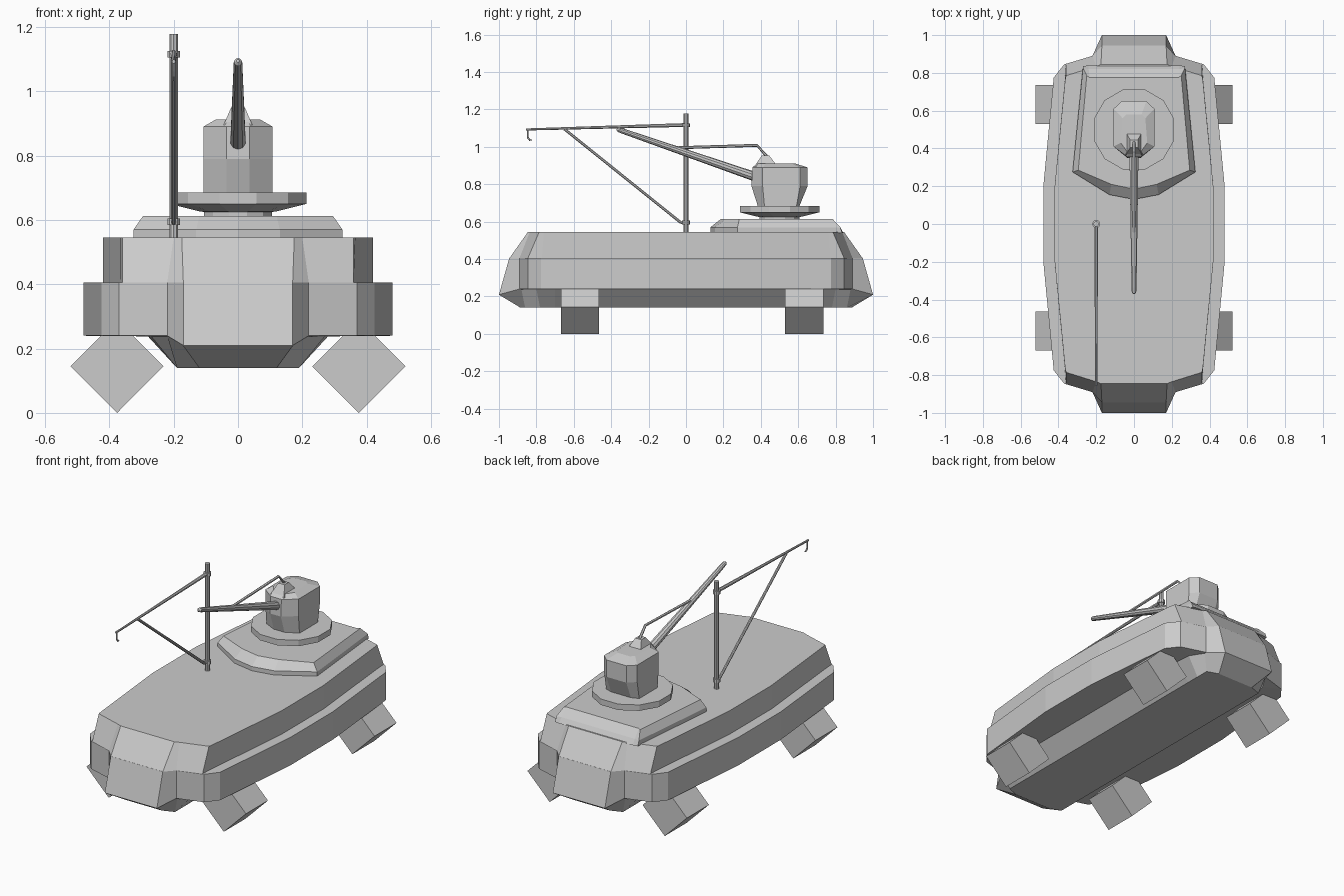
import bpy, bmesh, math
from mathutils import Vector

if "Cube" in bpy.data.objects:
    bpy.data.objects.remove(bpy.data.objects["Cube"])


def finish(bm, name):
    bmesh.ops.remove_doubles(bm, verts=bm.verts, dist=1e-5)
    bmesh.ops.recalc_face_normals(bm, faces=bm.faces)
    me = bpy.data.meshes.new(name)
    bm.to_mesh(me)
    bm.free()
    ob = bpy.data.objects.new(name, me)
    bpy.context.collection.objects.link(ob)
    return ob


def loft(name, rings):
    bm = bmesh.new()
    vs = [[bm.verts.new(p) for p in r] for r in rings]
    n = len(rings[0])
    for a, b in zip(vs, vs[1:]):
        for i in range(n):
            j = (i + 1) % n
            bm.faces.new((a[i], a[j], b[j], b[i]))
    bm.faces.new(vs[0][::-1])
    bm.faces.new(vs[-1])
    return finish(bm, name)


def quad_ring(pts, z, z_end=None):
    """Mirror a +x +y quarter outline in both axes; the end point may have its own height."""
    q = [(x, y, z) for x, y in pts]
    if z_end is not None:
        q[-1] = (*pts[-1], z_end)
    h = q + [(-x, y, w) for x, y, w in reversed(q)]
    return h + [(-x, -y, w) for x, y, w in h]


def half_ring(pts, z):
    """Mirror a +x outline across the centre line."""
    return ([(x, y, z) for x, y in pts]
            + [(-x, y, z) for x, y in reversed(pts) if x > 0])


def rod(name, path, radii, sides=8):
    """Tube through a path lying in a plane of constant x."""
    path = [Vector(p) for p in path]
    rings = []
    for i, p in enumerate(path):
        t = (path[min(i + 1, len(path) - 1)] - path[max(i - 1, 0)]).normalized()
        u = Vector((1, 0, 0))
        v = t.cross(u)
        r = radii[i] if isinstance(radii, (list, tuple)) else radii
        rings.append([p + r * (math.cos(a) * u + math.sin(a) * v)
                      for a in (2 * math.pi * (k + .5) / sides for k in range(sides))])
    return loft(name, rings)


def turned(name, x, y, profile, sides):
    return loft(name, [[(x + r * math.cos(a), y + r * math.sin(a), z)
                        for a in (2 * math.pi * (k + .5) / sides for k in range(sides))]
                       for r, z in profile])


# Hull: belly, side band, ledge and sloped upper body
band = [(.48, .2), (.425, .775), (.37, .845), (.22, .89)]
loft("hull", [
    quad_ring([(.19, .2), (.19, .7), (.19, .78), (.19, .86), (.12, .885)], .14),
    quad_ring([(.28, .2), (.28, .7), (.27, .8), (.22, .88), (.17, .999)], .238, .209),
    quad_ring(band + [(.17, 1.0)], .24, .21),
    quad_ring(band + [(.17, .945)], .405),
    quad_ring([(.42, .2), (.365, .77), (.36, .845), (.22, .89), (.17, .944)], .406, .405),
    quad_ring([(.42, .2), (.365, .76), (.36, .785), (.2, .835), (.175, .845)], .545),
])

# Four diamond-set foot blocks
s = .205
for side, sx in (("left", -1), ("right", 1)):
    for end, y in (("front", -.567), ("rear", .633)):
        bpy.ops.mesh.primitive_cube_add(size=s, location=(sx * .376, y, s / math.sqrt(2)),
                                        rotation=(0, math.pi / 4, 0))
        bpy.context.object.name = f"{end}_{side}_foot"

# Raised platform under the turret
low = [(0, .13), (.13, .155), (.325, .275), (.27, .835), (.24, .84)]
loft("turret_platform", [
    half_ring(low, .54),
    half_ring([(0, .13), (.13, .155), (.325, .275), (.27, .825), (.24, .82)], .57),
    half_ring([(0, .185), (.12, .21), (.295, .285), (.25, .785), (.235, .775)], .613),
])

# Turntable
turned("turntable", 0, .5, [(.11, .6), (.11, .625), (.125, .627), (.22, .65), (.22, .685)], 12)

# Turret head
loft("turret_head", [
    half_ring([(.035, .385), (.108, .42), (.108, .59), (.065, .605)], .68),
    half_ring([(.035, .35), (.108, .41), (.108, .61), (.065, .65)], .79),
    half_ring([(.035, .355), (.108, .41), (.108, .61), (.065, .65)], .89),
    half_ring([(.035, .38), (.07, .43), (.06, .56), (.04, .58)], .912),
])

# Bracket on the turret roof
loft("roof_bracket", [
    half_ring([(.045, .365), (.045, .49)], .895),
    half_ring([(.02, .405), (.02, .445)], .953),
])

# Barrel and its stay rod
rod("barrel", [(0, .42, .823), (0, .37, .84), (0, -.34, 1.085), (0, -.362, 1.092), (0, -.37, 1.095)],
    [.025, .025, .014, .012, .005], 10)
rod("barrel_stay", [(0, .44, .94), (0, .38, 1.008), (0, -.055, .995)], .008, 6)

# Crane mast with collars
mx = -.2
turned("crane_mast", mx, 0, [(.014, .54), (.014, 1.178)], 10)
for name, z in (("lower_collar", .595), ("upper_collar", 1.115)):
    turned(name, mx, 0, [(.021, z - .01), (.021, z + .01)], 10)

# Crane boom, brace and hook
rod("crane_boom", [(mx, 0, 1.117), (mx, -.855, 1.093)], [.011, .006])
rod("crane_brace", [(mx, 0, .587), (mx, -.03, .597), (mx, -.65, 1.095)], .008)
rod("crane_hook", [(mx, -.845, 1.095), (mx, -.847, 1.062), (mx, -.845, 1.048),
                   (mx, -.835, 1.036), (mx, -.825, 1.038)], [.004, .004, .005, .005, .003], 6)
